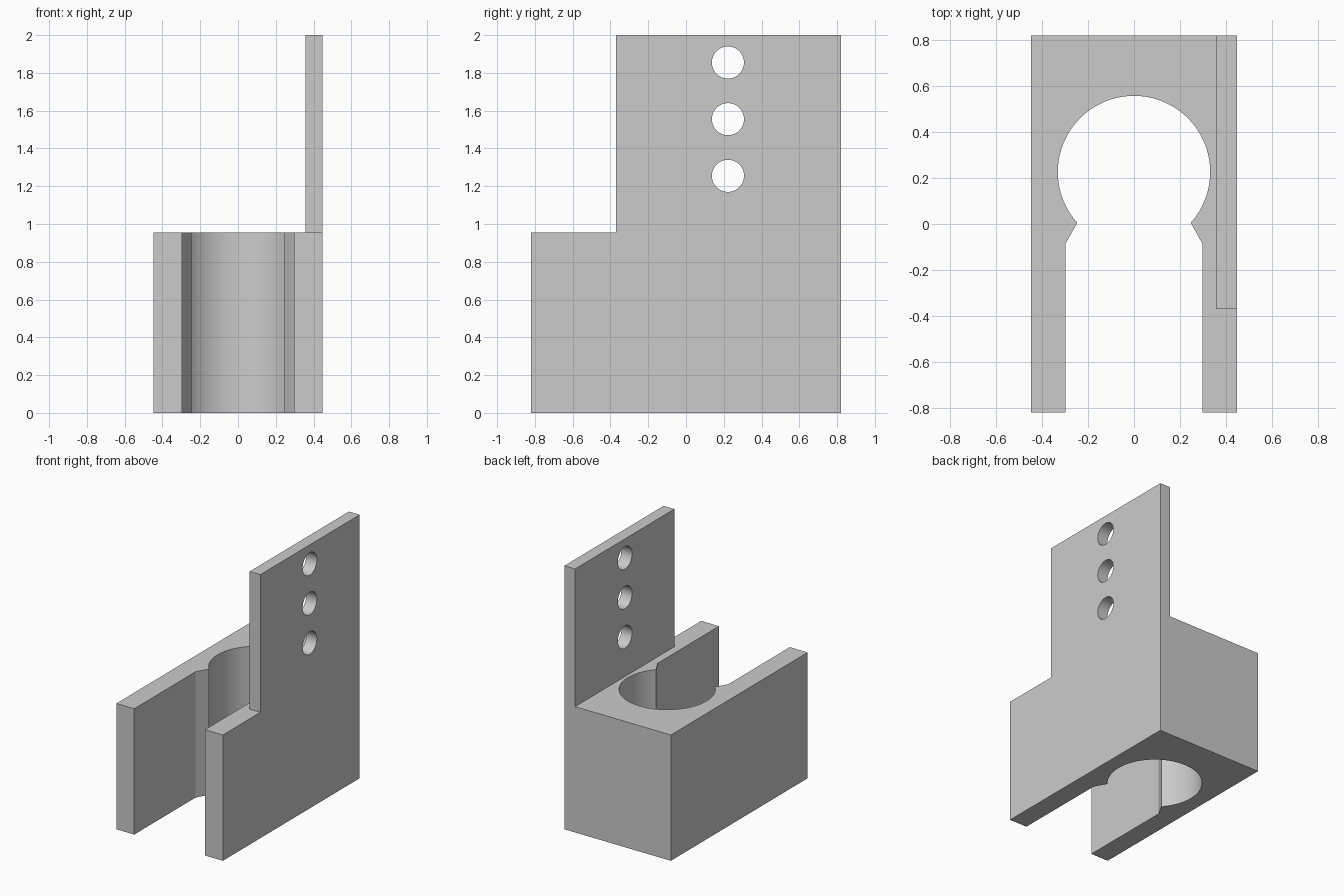
import bpy, bmesh
from math import atan2, cos, sin, pi, radians
from mathutils import Matrix

cube = bpy.data.objects.get("Cube")
if cube:
    bpy.data.objects.remove(cube, do_unlink=True)

HALF_W, HALF_D = 0.447, 0.82        # footprint
BODY_H, TOP = 0.955, 2.0            # clamp height, plate height
PLATE_X, PLATE_Y = 0.357, -0.37     # inner face and front edge of the plate
BORE_Y, BORE_R = 0.226, 0.331
NECK_X, NECK_Y = 0.247, 0.005
SLOT_X, SLOT_Y = 0.297, -0.085

grey = bpy.data.materials.new("light grey")
grey.use_nodes = True
grey.diffuse_color = (0.6, 0.6, 0.6, 1)
grey.node_tree.nodes["Principled BSDF"].inputs["Base Color"].default_value = (0.6, 0.6, 0.6, 1)


def to_object(name, bm):
    bmesh.ops.recalc_face_normals(bm, faces=bm.faces)
    mesh = bpy.data.meshes.new(name)
    bm.to_mesh(mesh)
    bm.free()
    mesh.materials.append(grey)
    obj = bpy.data.objects.new(name, mesh)
    bpy.context.collection.objects.link(obj)
    return obj


def prism(name, outline, z0, z1):
    """Extrude an xy outline from z0 to z1."""
    bm = bmesh.new()
    face = bm.faces.new([bm.verts.new((x, y, z0)) for x, y in outline])
    new = bmesh.ops.extrude_face_region(bm, geom=[face])["geom"]
    verts = [v for v in new if isinstance(v, bmesh.types.BMVert)]
    bmesh.ops.translate(bm, verts=verts, vec=(0, 0, z1 - z0))
    return to_object(name, bm)


# Keyhole-shaped clamp outline: right slot wall, round bore, left slot wall
start = atan2(NECK_Y - BORE_Y, NECK_X)
STEPS = 72
arc = [start + (pi - 2 * start) * i / STEPS for i in range(STEPS + 1)]
bore = [(BORE_R * cos(a), BORE_Y + BORE_R * sin(a)) for a in arc]
outline = [(SLOT_X, -HALF_D), (SLOT_X, SLOT_Y)] + bore
outline += [(-SLOT_X, SLOT_Y), (-SLOT_X, -HALF_D), (-HALF_W, -HALF_D),
            (-HALF_W, HALF_D), (HALF_W, HALF_D), (HALF_W, -HALF_D)]
bracket = prism("clamp_bracket", outline, 0, TOP)

# Cutter that leaves only the thin side plate above the clamp
cutters = [prism("upper_cutter", [(-1, -1), (1, -1), (1, PLATE_Y), (PLATE_X, PLATE_Y),
                                  (PLATE_X, 1), (-1, 1)], BODY_H, TOP + 0.2)]

# Three bolt holes through the plate
for i in range(3):
    bm = bmesh.new()
    place = Matrix.Translation((HALF_W, 0.222, 1.255 + 0.3 * i)) @ Matrix.Rotation(pi / 2, 4, "Y")
    bmesh.ops.create_cone(bm, cap_ends=True, segments=48, radius1=0.085, radius2=0.085,
                          depth=0.5, matrix=place)
    cutters.append(to_object("hole_cutter", bm))

# Cut, apply and discard the cutters
bpy.context.view_layer.objects.active = bracket
bpy.ops.object.select_all(action="DESELECT")
bracket.select_set(True)
for cutter in cutters:
    cutter.hide_render = True
    mod = bracket.modifiers.new("cut", "BOOLEAN")
    mod.operation, mod.solver, mod.object = "DIFFERENCE", "EXACT", cutter
    bpy.ops.object.modifier_apply(modifier=mod.name)
    bpy.data.objects.remove(cutter, do_unlink=True)

bpy.ops.object.shade_smooth_by_angle(angle=radians(25))
